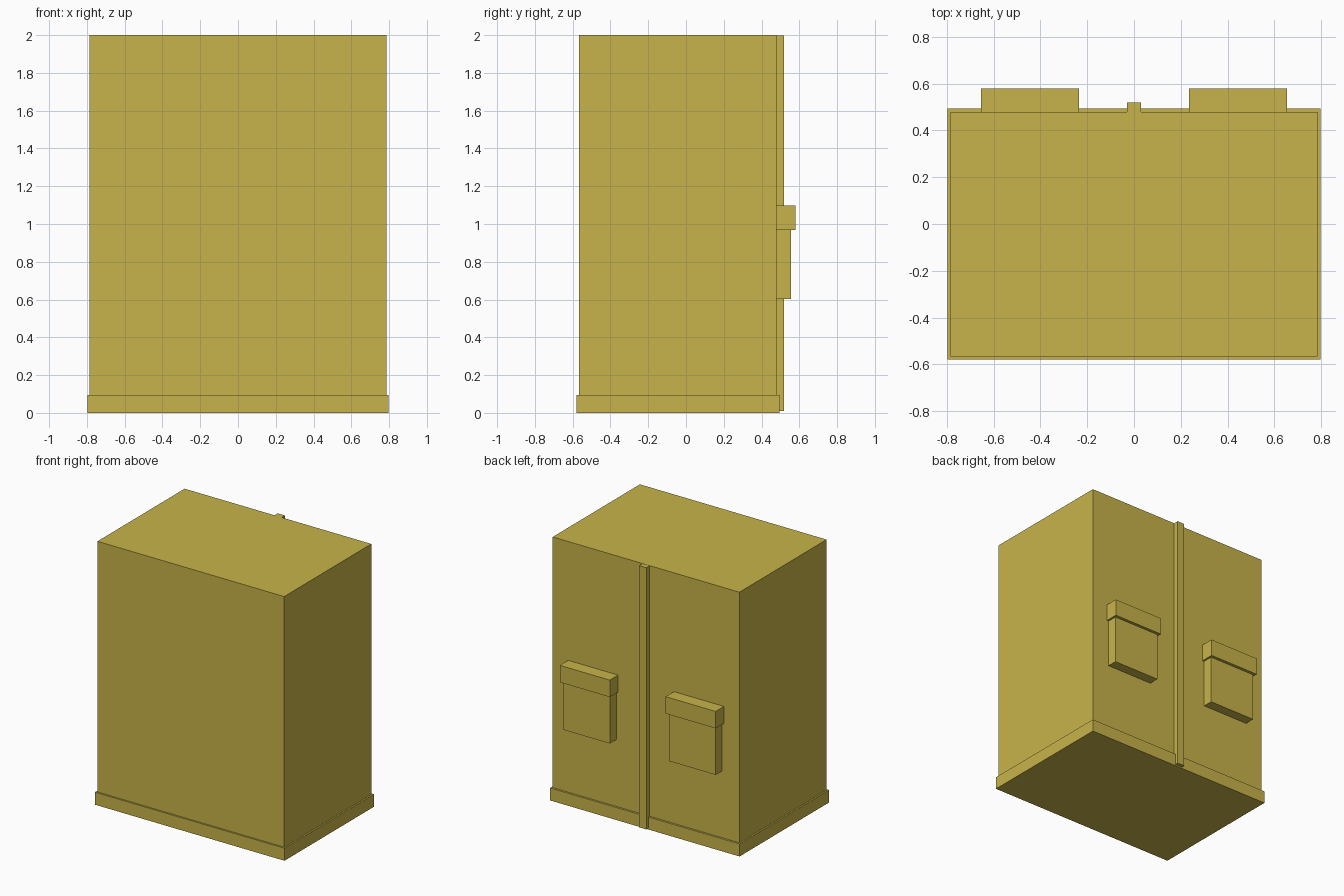
import bpy

cube = bpy.data.objects.get("Cube")
if cube:
    bpy.data.objects.remove(cube, do_unlink=True)

# Single mustard colour for the whole model
mustard = bpy.data.materials.new("mustard")
mustard.use_nodes = True
colour = (0.578, 0.456, 0.069, 1)
mustard.diffuse_color = colour
for node in mustard.node_tree.nodes:
    if node.type == 'BSDF_PRINCIPLED':
        node.inputs["Base Color"].default_value = colour


def box(name, xs, ys, zs):
    """Flat-sided box spanning the given (low, high) ranges."""
    ranges = (xs, ys, zs)
    bpy.ops.mesh.primitive_cube_add(size=1, location=[(a + b) / 2 for a, b in ranges])
    obj = bpy.context.object
    obj.name = obj.data.name = name
    obj.scale = [b - a for a, b in ranges]
    bpy.ops.object.transform_apply(location=False, rotation=False, scale=True)
    obj.data.materials.append(mustard)
    return obj


BACK = 0.48

# Torso block and the hem band round its foot
box("torso", (-0.785, 0.785), (-0.567, BACK), (0.05, 2))
box("hem", (-0.797, 0.797), (-0.58, 0.495), (0, 0.095))

# Centre placket strip
box("placket", (-0.03, 0.03), (BACK - 0.02, 0.52), (0.01, 1.999))

# Pocket and flap on each side of the placket
for side, sign in (("left", 1), ("right", -1)):
    def span(a, b):
        return tuple(sorted((a * sign, b * sign)))
    box(side + "_pocket", span(0.25, 0.64), (BACK - 0.02, 0.557), (0.602, 0.98))
    box(side + "_pocket_flap", span(0.235, 0.655), (BACK - 0.02, 0.58), (0.968, 1.097))
